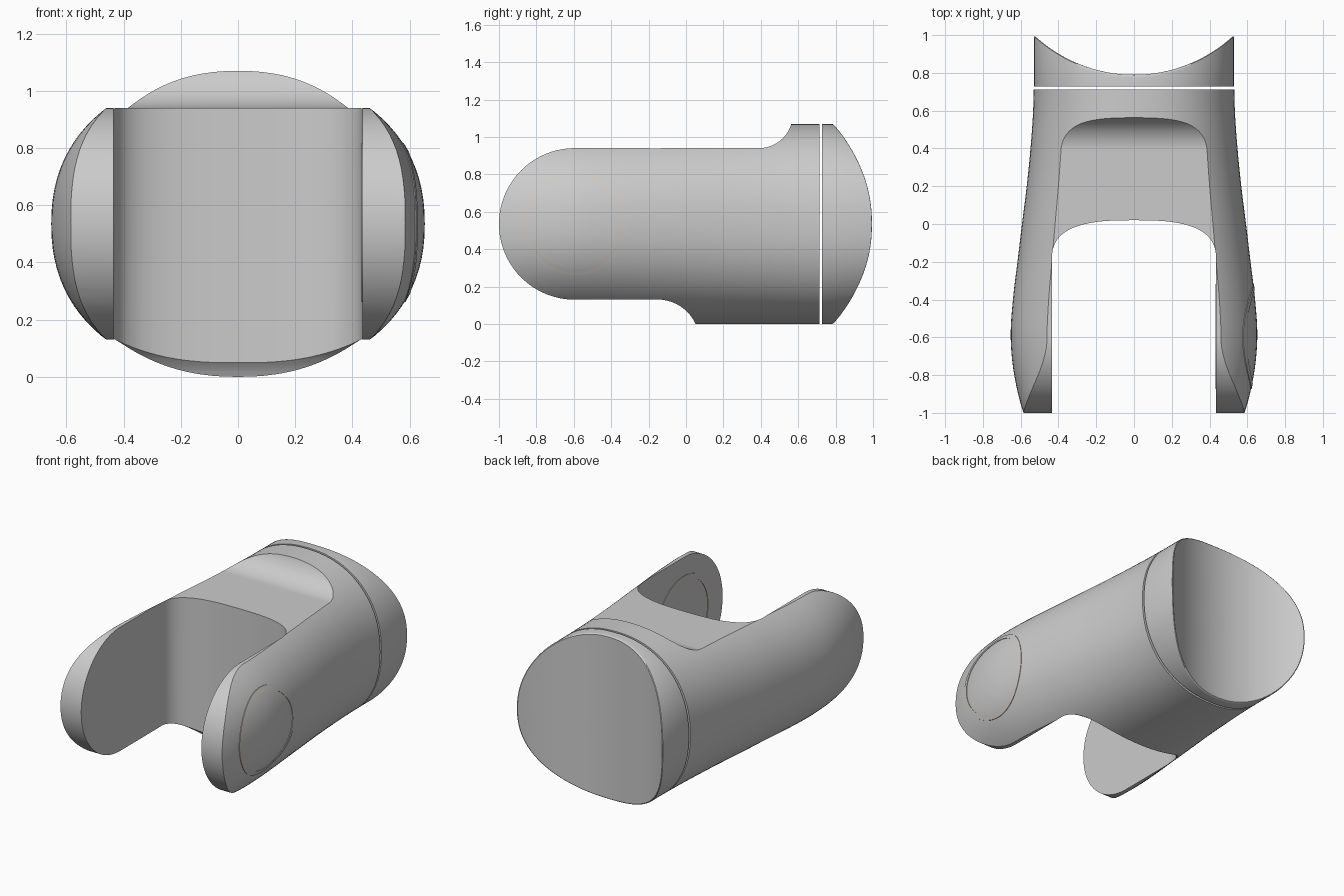
import bpy, bmesh
from math import sin, cos, pi, radians, sqrt, copysign

if "Cube" in bpy.data.objects:
    bpy.data.objects.remove(bpy.data.objects["Cube"])

ZC, RZ, N = 0.535, 0.535, 2.22          # section centre height, half height, squareness
WIDTHS = [0.50, 0.585, 0.634, 0.653, 0.641, 0.617, 0.593, 0.568, 0.548, 0.534, 0.53, 0.53]


def half_width(y):
    # smooth interpolation of half widths, sampled every 0.2 from y = -1.2
    t = (y + 1.2) / 0.2
    i = max(1, min(len(WIDTHS) - 3, int(t)))
    f = t - i
    a, b, c, d = WIDTHS[i - 1:i + 3]
    return b + 0.5 * f * (c - a + f * (2*a - 5*b + 4*c - d + f * (3*(b - c) + d - a)))


def power(v, n):
    return copysign(abs(v) ** (2 / n), v)


def section(rx, rz, count=96):
    angles = [2 * pi * i / count for i in range(count)]
    return [(rx * power(cos(a), N), ZC + rz * power(sin(a), N)) for a in angles]


def arc(cx, cy, r, start, end, steps=24):
    angles = [radians(start + (end - start) * i / steps) for i in range(steps + 1)]
    return [(cx + r * cos(a), cy + r * sin(a)) for a in angles]


def loft(name, rings, closed=False):
    """Skin a list of point rings; cap the ends unless the rings form a loop."""
    bm = bmesh.new()
    rows = [[bm.verts.new(p) for p in ring] for ring in rings]
    pairs = list(zip(rows, rows[1:])) + ([(rows[-1], rows[0])] if closed else [])
    for r, s in pairs:
        for i in range(len(r)):
            j = (i + 1) % len(r)
            bm.faces.new((r[i], r[j], s[j], s[i]))
    if not closed:
        bm.faces.new(rows[0])
        bm.faces.new(rows[-1])
    bmesh.ops.recalc_face_normals(bm, faces=bm.faces)
    mesh = bpy.data.meshes.new(name)
    bm.to_mesh(mesh)
    bm.free()
    obj = bpy.data.objects.new(name, mesh)
    bpy.context.collection.objects.link(obj)
    return obj


def activate(obj):
    bpy.ops.object.select_all(action='DESELECT')
    obj.select_set(True)
    bpy.context.view_layer.objects.active = obj


def smooth(obj, angle=30):
    activate(obj)
    bpy.ops.object.shade_smooth_by_angle(angle=radians(angle))


def boolean(obj, cutter, operation):
    activate(obj)
    mod = obj.modifiers.new("cut", 'BOOLEAN')
    mod.object, mod.operation, mod.solver = cutter, operation, 'EXACT'
    bpy.ops.object.modifier_apply(modifier=mod.name)
    bpy.data.objects.remove(cutter)


# Forked body: swelling tube trimmed by its side outline and slotted from above
ys = [-1.08 + (0.713 + 1.08) * i / 40 for i in range(41)]
body = loft("fork_body", [[(x, y, z) for x, z in section(half_width(y), RZ)] for y in ys])

outline = (arc(0.39, 1.12, 0.18, -90, 0) + [(0.57, 1.3), (0.9, 1.3), (0.9, -0.3), (0.07, -0.3)]
           + arc(-0.15, -0.09, 0.22, 0, 90) + arc(-0.595, 0.535, 0.405, -90, -270, 64))
boolean(body, loft("outline_cutter", [[(x, y, z) for y, z in outline] for x in (-1, 1)]),
        'INTERSECT')

slot = [(-0.435, -1.3), (0.435, -1.3)]
for i in range(49):
    a = pi * i / 48
    slot.append((0.435 * power(cos(a), 2.8), -0.2 + 0.22 * power(abs(sin(a)), 2.8)))
boolean(body, loft("slot_cutter", [[(x, y, z) for x, y in slot] for z in (-0.5, 1.6)]),
        'DIFFERENCE')
smooth(body)


# Saddle end: short collar with a concave back and a softened rim
def saddle_y(x):
    return 1.564 - sqrt(0.774 ** 2 - x * x)


rings = [[(x, 0.727, z) for x, z in section(0.53, RZ)]]
for s, drop in [(1, 0.014), (0.997, 0.005), (0.988, 0)] + [(k / 16, 0) for k in range(15, 0, -1)]:
    rings.append([(x, saddle_y(x) - drop, z) for x, z in section(0.53 * s, RZ * s)])
smooth(loft("saddle_end", rings), 40)

# Pale ring inlaid through the right arm, following its outer surface
def surface_x(y, z):
    return half_width(y) * (1 - abs((z - ZC) / RZ) ** N) ** (1 / N) + 0.003


outer, inner = [arc(-0.595, 0.54, r, 0, 360, 96)[:-1] for r in (0.278, 0.25)]
ring = loft("arm_ring", [
    [(0.432, y, z) for y, z in outer],
    [(surface_x(y, z), y, z) for y, z in outer],
    [(surface_x(y, z), y, z) for y, z in inner],
    [(0.432, y, z) for y, z in inner]], closed=True)
smooth(ring)
pale = bpy.data.materials.new("pale_grey")
pale.diffuse_color = (0.62, 0.6, 0.57, 1)
pale.use_nodes = True
pale.node_tree.nodes["Principled BSDF"].inputs["Base Color"].default_value = pale.diffuse_color
ring.data.materials.append(pale)
